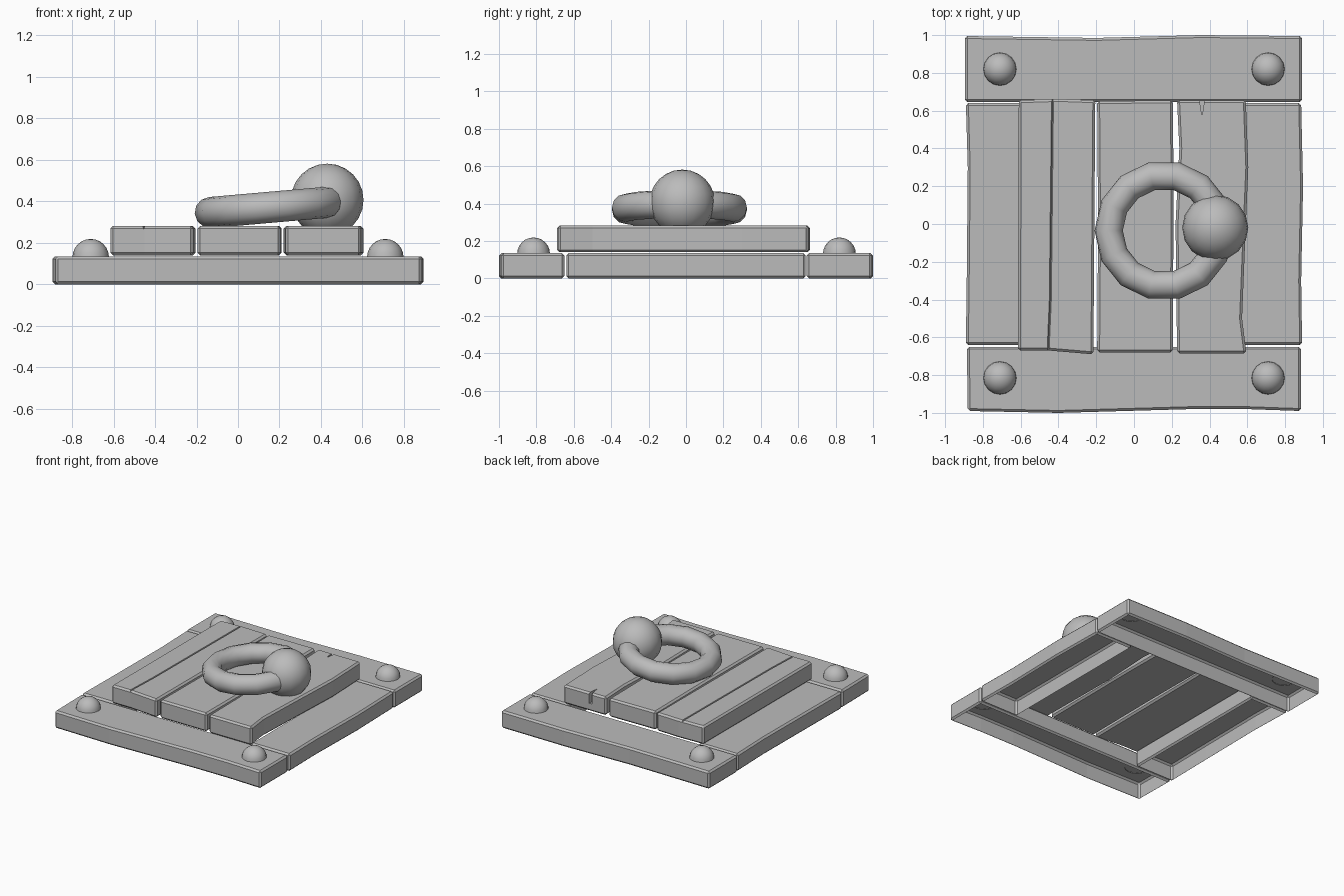
import bpy, bmesh
from math import radians
from mathutils import Vector

cube = bpy.data.objects.get("Cube")
if cube:
    bpy.data.objects.remove(cube, do_unlink=True)

grey = bpy.data.materials.new("plain_grey")
grey.use_nodes = True
colour = (0.5, 0.5, 0.5, 1)
grey.diffuse_color = colour
grey.node_tree.nodes["Principled BSDF"].inputs["Base Color"].default_value = colour


def make_object(name, bm):
    mesh = bpy.data.meshes.new(name)
    bmesh.ops.recalc_face_normals(bm, faces=bm.faces)
    bm.to_mesh(mesh)
    bm.free()
    obj = bpy.data.objects.new(name, mesh)
    bpy.context.collection.objects.link(obj)
    mesh.materials.append(grey)
    return obj


def prism(outline, low, high):
    bm = bmesh.new()
    face = bm.faces.new([bm.verts.new((x, y, low)) for x, y in outline])
    top = bmesh.ops.extrude_face_region(bm, geom=[face])["geom"]
    verts = [g for g in top if isinstance(g, bmesh.types.BMVert)]
    bmesh.ops.translate(bm, verts=verts, vec=(0, 0, high - low))
    bmesh.ops.recalc_face_normals(bm, faces=bm.faces)
    return bm


def board(name, outline, low, high, hollow=False):
    """Chamfered board from a hand-cut outline, optionally open underneath."""
    bm = prism(outline, low, high)
    edges = [e for e in bm.edges if e.calc_face_angle(0) > 0.5]
    bmesh.ops.bevel(bm, geom=edges, offset=0.013, segments=1, affect='EDGES')
    obj = make_object(name, bm)
    if hollow:
        bm = bmesh.new()
        bm.from_mesh(obj.data)
        under = [f for f in bm.faces if f.normal.z < -0.9]
        bmesh.ops.delete(bm, geom=under, context='FACES')
        bm.to_mesh(obj.data)
        bm.free()
    return obj


def carve(obj, cutter):
    """Cut one shape from a board and discard the cutter."""
    cutter.hide_render = True
    mod = obj.modifiers.new("cut", 'BOOLEAN')
    mod.operation = 'DIFFERENCE'
    mod.solver = 'EXACT'
    mod.object = cutter
    bpy.context.view_layer.objects.active = obj
    bpy.ops.object.modifier_apply(modifier=mod.name)
    bpy.data.objects.remove(cutter, do_unlink=True)


def smooth(obj):
    bpy.ops.object.select_all(action='DESELECT')
    obj.select_set(True)
    bpy.context.view_layer.objects.active = obj
    bpy.ops.object.shade_smooth_by_angle(angle=radians(50))


# Square frame, hollow underneath
base = 0.135
board("front_frame_board", [(-0.88, -0.99), (-0.4, -1), (0.3, -0.98), (0.6, -0.98),
      (0.885, -0.99), (0.885, -0.65), (-0.885, -0.65)], 0, base, True)
board("back_frame_board", [(-0.895, 0.645), (0.89, 0.645), (0.89, 0.995), (0.35, 1),
      (-0.2, 0.985), (-0.895, 0.995)], 0, base, True)
board("left_frame_board", [(0.556, -0.64), (0.89, -0.64), (0.885, -0.3), (0.895, 0.2),
      (0.885, 0.64), (0.556, 0.64)], 0, base, True)
board("right_frame_board", [(-0.89, -0.64), (-0.556, -0.64), (-0.556, 0.64),
      (-0.89, 0.64), (-0.88, 0.3), (-0.885, -0.25)], 0, base, True)

# Three raised planks
top = 0.282
right_plank = board("right_plank", [(-0.615, -0.67), (-0.45, -0.67), (-0.215, -0.69),
                    (-0.205, 0.655), (-0.4, 0.662), (-0.61, 0.655)], 0.14, top)
board("middle_plank", [(-0.195, -0.68), (0.205, -0.68), (0.21, 0.2), (0.205, 0.655),
      (-0.195, 0.65), (-0.19, 0)], 0.14, top)
left_plank = board("left_plank", [(0.228, -0.685), (0.595, -0.685), (0.572, -0.5),
                   (0.588, -0.1), (0.605, 0.3), (0.592, 0.655), (0.228, 0.655),
                   (0.24, 0.4), (0.22, 0)], 0.14, top)

# Long crack in one plank
bm = bmesh.new()
sections = []
for x, y in [(-0.453, -0.8), (-0.455, -0.68), (-0.443, -0.4), (-0.43, 0.8)]:
    points = [(x - 0.009, y, top + 0.01), (x + 0.009, y, top + 0.01), (x, y, top - 0.015)]
    sections.append([bm.verts.new(p) for p in points])
for a, b in zip(sections, sections[1:]):
    for i in range(3):
        j = (i + 1) % 3
        bm.faces.new((a[i], a[j], b[j], b[i]))
bm.faces.new(sections[0])
bm.faces.new(sections[-1])
carve(right_plank, make_object("crack_cutter", bm))

# Split at the end of another plank
split = prism([(0.36, 0.57), (0.38, 0.7), (0.34, 0.7)], 0.2, 0.4)
carve(left_plank, make_object("split_cutter", split))

# Domed rivets
for side, x in (("left", 0.71), ("right", -0.71)):
    for end, y in (("front", -0.815), ("back", 0.82)):
        bm = bmesh.new()
        bmesh.ops.create_uvsphere(bm, u_segments=16, v_segments=12, radius=0.088)
        bmesh.ops.delete(bm, geom=[v for v in bm.verts if v.co.z < -0.01], context='VERTS')
        rivet = make_object(f"{end}_{side}_rivet", bm)
        rivet.location = (x, y, 0.131)
        smooth(rivet)

# Pull ring, leaning on its ball
bpy.ops.mesh.primitive_torus_add(major_segments=14, minor_segments=12,
                                 major_radius=0.295, minor_radius=0.075,
                                 location=(0.16, -0.035, 0.372),
                                 rotation=(0, radians(-5), 0))
ring = bpy.context.object
ring.name = "pull_ring"
ring.data.materials.append(grey)
smooth(ring)

# Ball hinge holding the ring
bm = bmesh.new()
bmesh.ops.create_uvsphere(bm, u_segments=16, v_segments=12, radius=0.175)
bmesh.ops.delete(bm, geom=[v for v in bm.verts if v.co.z < -0.16], context='VERTS')
ball = make_object("hinge_ball", bm)
ball.location = Vector((0.43, -0.02, 0.407))
smooth(ball)
